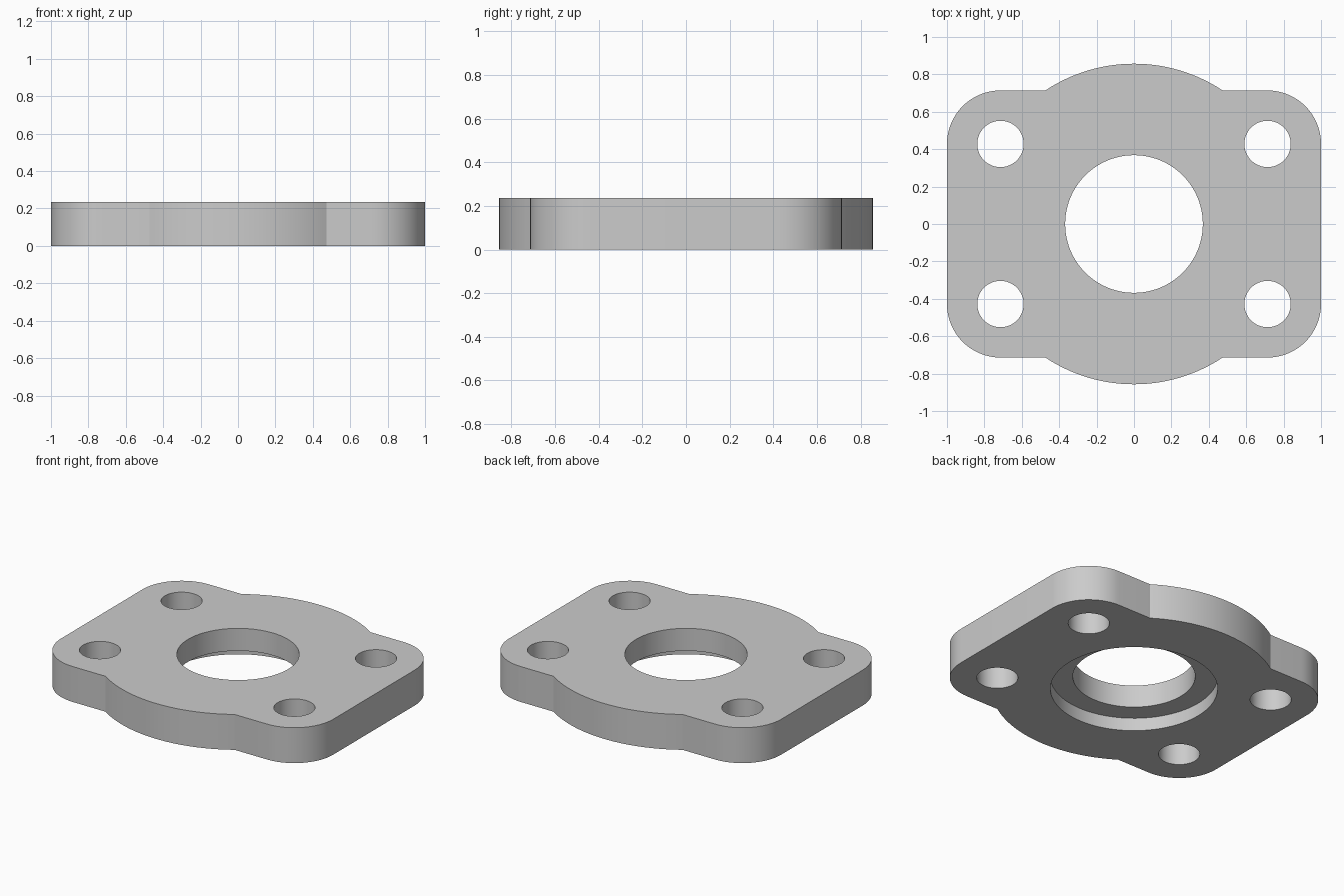
import bpy, bmesh, math

if "Cube" in bpy.data.objects:
    bpy.data.objects.remove(bpy.data.objects["Cube"])

T = 0.235                     # plate thickness
STEP = 0.086                  # depth of the underside recess
HX, HY, RC = 1.0, 0.714, 0.286  # half sizes and corner radius
R_LOBE, R_BORE, R_RECESS, R_BOLT = 0.857, 0.368, 0.503, 0.124


def arc(cx, cy, r, a0, a1, n):
    return [(cx + r * math.cos(a0 + (a1 - a0) * i / n),
             cy + r * math.sin(a0 + (a1 - a0) * i / n)) for i in range(n + 1)]


def circle(cx, cy, r, n):
    return arc(cx, cy, r, 0, 2 * math.pi, n)[:-1]


def outline():
    # right corner and half of the round lobe, mirrored to all quadrants
    a = math.asin(HY / R_LOBE)
    quarter = arc(HX - RC, HY - RC, RC, 0, math.pi / 2, 16)
    quarter += arc(0, 0, R_LOBE, a, math.pi / 2, 14)
    upper = quarter + [(-x, y) for x, y in reversed(quarter[:-1])]
    return upper + [(-x, -y) for x, y in upper]


bm = bmesh.new()


def ring(points, z):
    verts = [bm.verts.new((x, y, z)) for x, y in points]
    return verts, [bm.edges.new((v, verts[(i + 1) % len(verts)]))
                   for i, v in enumerate(verts)]


def bridge(a, b):
    n = len(a)
    for i in range(n):
        j = (i + 1) % n
        bm.faces.new((a[i], a[j], b[j], b[i]))


bottom, top = [], []


def wall(points):
    lo, lo_edges = ring(points, 0)
    hi, hi_edges = ring(points, T)
    bridge(lo, hi)
    bottom.extend(lo_edges)
    top.extend(hi_edges)


# outer rim and four bolt holes
wall(outline())
for sx in (-1, 1):
    for sy in (-1, 1):
        wall(circle(sx * (HX - RC), sy * (HY - RC), R_BOLT, 48))

# stepped centre bore: wide recess below, narrow bore above
n = 96
levels = [ring(circle(0, 0, r, n), z) for r, z in
          ((R_RECESS, 0), (R_RECESS, STEP), (R_BORE, STEP), (R_BORE, T))]
for (a, _), (b, _) in zip(levels, levels[1:]):
    bridge(a, b)
bottom.extend(levels[0][1])
top.extend(levels[-1][1])

# flat top and bottom faces with openings
for edges, nz in ((bottom, -1), (top, 1)):
    bmesh.ops.triangle_fill(bm, edges=edges, use_beauty=True, normal=(0, 0, nz))
bmesh.ops.recalc_face_normals(bm, faces=bm.faces[:])

mesh = bpy.data.meshes.new("flange_plate")
bm.to_mesh(mesh)
bm.free()
plate = bpy.data.objects.new("flange_plate", mesh)
bpy.context.collection.objects.link(plate)

grey = bpy.data.materials.new("plain grey")
grey.diffuse_color = (0.6, 0.6, 0.6, 1)
grey.use_nodes = True
grey.node_tree.nodes["Principled BSDF"].inputs["Base Color"].default_value = grey.diffuse_color
mesh.materials.append(grey)

bpy.context.view_layer.objects.active = plate
plate.select_set(True)
bpy.ops.object.shade_smooth_by_angle(angle=math.radians(25))
